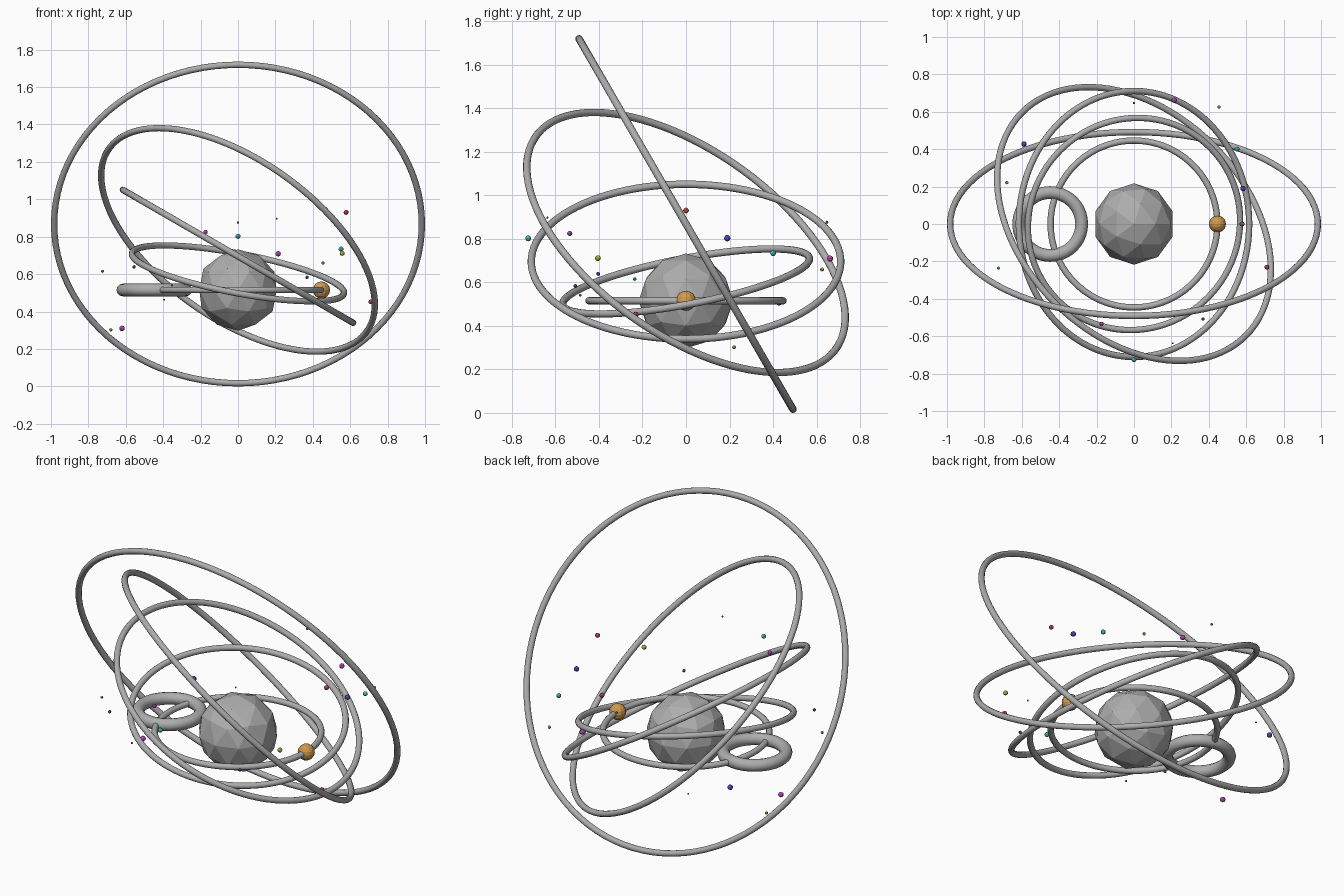
import bpy, math
from math import radians, sin, cos

if "Cube" in bpy.data.objects:
    bpy.data.objects.remove(bpy.data.objects["Cube"])


def material(name, rgb):
    m = bpy.data.materials.new(name)
    m.diffuse_color = (*rgb, 1)
    m.use_nodes = True
    m.node_tree.nodes["Principled BSDF"].inputs["Base Color"].default_value = m.diffuse_color
    return m


GREY = material("grey_metal", (0.42, 0.42, 0.42))
ORANGE = material("orange", (0.62, 0.32, 0.08))
RED = material("red", (0.55, 0.08, 0.08))
BLUE = material("blue", (0.08, 0.08, 0.55))
CYAN = material("cyan", (0.08, 0.55, 0.55))
YELLOW = material("yellow", (0.55, 0.55, 0.08))
MAGENTA = material("magenta", (0.55, 0.08, 0.55))


def finish(name, mat, smooth=False):
    ob = bpy.context.object
    ob.name = name
    ob.data.materials.append(mat)
    if smooth:
        bpy.ops.object.shade_smooth()
    return ob


def ring(name, loc, radius, tube, rot=(0, 0, 0)):
    bpy.ops.mesh.primitive_torus_add(
        location=loc, rotation=[radians(a) for a in rot],
        major_radius=radius, minor_radius=tube,
        major_segments=96, minor_segments=12)
    return finish(name, GREY, True)


# Faceted core
CORE_Z = 0.515
bpy.ops.mesh.primitive_ico_sphere_add(subdivisions=2, radius=0.2175, location=(0, 0, CORE_Z))
finish("core", GREY)

# Orbit rings, each wider, higher and tilted differently
T = 0.017
ring("orbit_ring_1", (0, 0, CORE_Z), 0.446, T)
ring("orbit_ring_2", (0, 0, 0.604), 0.577, T, (15, 0, 45))
ring("orbit_ring_3", (0, 0, 0.695), 0.711, T, (0, 30, 0))
ring("orbit_ring_4", (0, 0, 0.783), 0.845, T, (-45, 0, -45))
ring("orbit_ring_5", (0, 0, 0.868), 0.983, T, (-60, 0, 0))

# Small thick ring and moon riding on the inner orbit
ring("small_ring", (-0.448, 0, CORE_Z), 0.168, 0.034)
bpy.ops.mesh.primitive_uv_sphere_add(segments=12, ring_count=8, radius=0.046,
                                     location=(0.446, 0, CORE_Z))
finish("moon", ORANGE)

# Coloured specks every 18 degrees: (distance, height, radius, colour)
SPECKS = [
    (0.578, 0.93, 0.0135, RED), (0.613, 0.803, 0.015, BLUE),
    (0.681, 0.734, 0.0135, CYAN), (0.773, 0.659, 0.009, YELLOW),
    (0.696, 0.709, 0.0145, MAGENTA), (0.647, 0.876, 0.007, RED),
    (0.70, 0.82, 0.008, CYAN), (0.673, 0.463, 0.005, RED),
    (0.727, 0.508, 0.015, BLUE), (0.715, 0.302, 0.009, YELLOW),
    (0.62, 0.31, 0.015, MAGENTA), (0.762, 0.615, 0.008, CYAN),
    (0.687, 0.639, 0.009, BLUE), (0.601, 0.54, 0.006, RED),
    (0.562, 0.825, 0.012, MAGENTA), (0.725, 0.802, 0.0135, CYAN),
    (0.67, 0.897, 0.005, RED), (0.628, 0.583, 0.009, BLUE),
    (0.689, 0.711, 0.0135, YELLOW), (0.747, 0.452, 0.013, RED),
]
for i, (d, z, r, mat) in enumerate(SPECKS):
    a = radians(18 * i)
    bpy.ops.mesh.primitive_ico_sphere_add(subdivisions=2, radius=r,
                                          location=(d * cos(a), d * sin(a), z))
    finish(f"speck_{i + 1}", mat)
